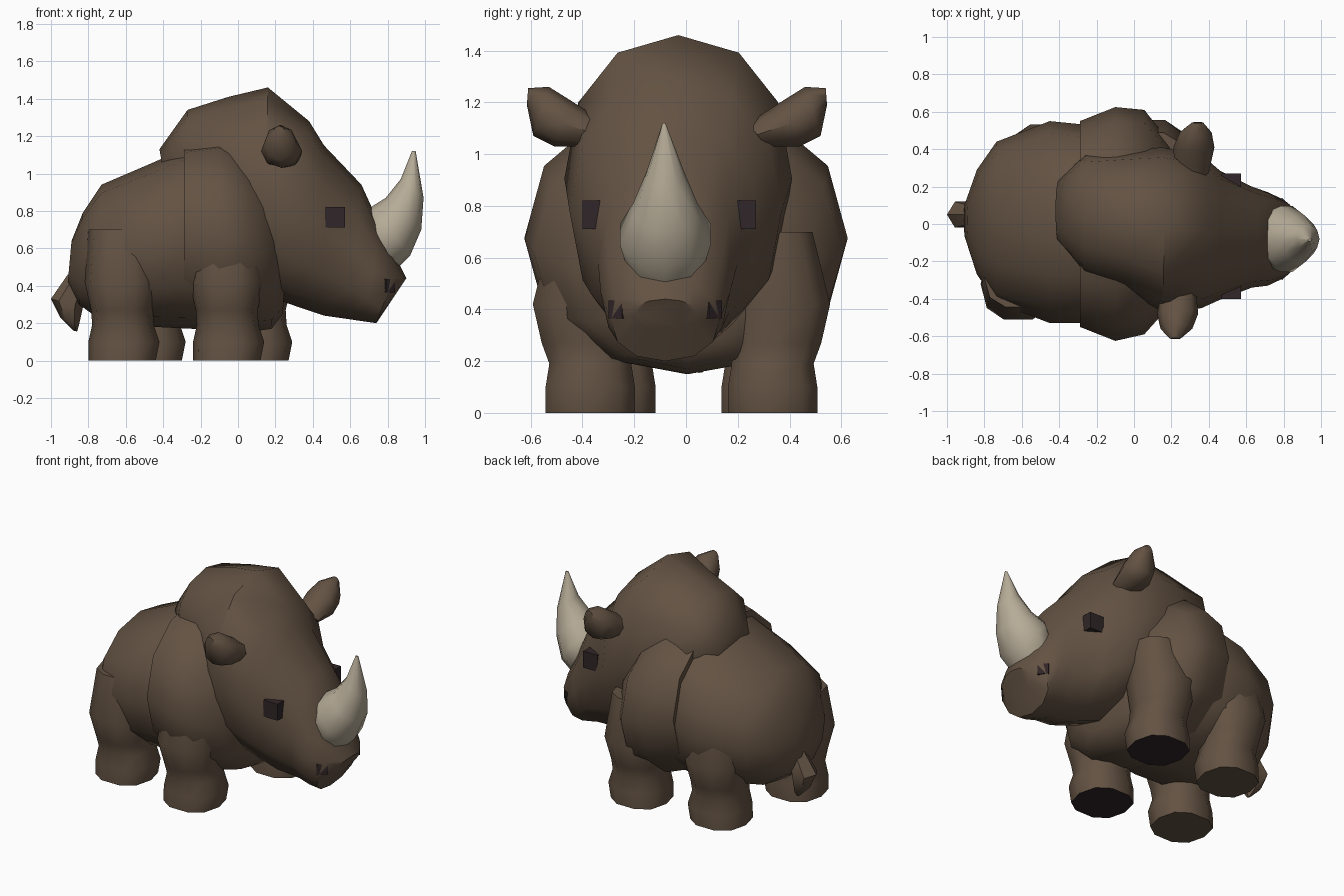
import bpy, bmesh, math
from mathutils import Vector

cube = bpy.data.objects.get("Cube")
if cube:
    bpy.data.objects.remove(cube, do_unlink=True)


def material(name, rgb):
    m = bpy.data.materials.new(name)
    m.use_nodes = True
    m.diffuse_color = (*rgb, 1)
    m.node_tree.nodes["Principled BSDF"].inputs["Base Color"].default_value = (*rgb, 1)
    return m


hide = material("brown_hide", (0.125, 0.085, 0.056))
ivory = material("pale_ivory", (0.47, 0.41, 0.31))
dark = material("dark_brown", (0.03, 0.019, 0.021))


def finish(name, bm, mats, smooth=True):
    bmesh.ops.recalc_face_normals(bm, faces=bm.faces)
    mesh = bpy.data.meshes.new(name)
    bm.to_mesh(mesh)
    bm.free()
    for m in mats:
        mesh.materials.append(m)
    ob = bpy.data.objects.new(name, mesh)
    bpy.context.scene.collection.objects.link(ob)
    if smooth:
        bpy.ops.object.select_all(action='DESELECT')
        bpy.context.view_layer.objects.active = ob
        ob.select_set(True)
        bpy.ops.object.shade_smooth_by_angle(angle=math.radians(50))
    return ob


def loft(name, rings, side, mats, sides=12, power=2.2, dark_sole=False):
    """Skin rounded rings; each ring spans two points plus a half width along side."""
    bm = bmesh.new()
    loops = []
    for a, b, half in rings:
        a, b = Vector(a), Vector(b)
        centre, u, v = (a + b) / 2, (a - b) / 2, Vector(side) * half
        loop = []
        for i in range(sides):
            t = math.tau * i / sides
            c, s = math.cos(t), math.sin(t)
            c = math.copysign(abs(c) ** (2 / power), c)
            s = math.copysign(abs(s) ** (2 / power), s)
            loop.append(bm.verts.new(centre + u * c + v * s))
        loops.append(loop)
    for p, q in zip(loops, loops[1:]):
        for i in range(sides):
            j = (i + 1) % sides
            bm.faces.new((p[i], p[j], q[j], q[i]))
    bm.faces.new(loops[0])
    bm.faces.new(loops[-1])
    bm.normal_update()
    if dark_sole:
        for f in bm.faces:
            if f.calc_center_median().z < 0.005:
                f.material_index = 1
    return finish(name, bm, mats)


def profile(name, rings, mats=(hide,), **kw):
    """Loft from side-on pairs: top x, top z, bottom x, bottom z, centre y, half width."""
    spans = [((tx, y, tz), (bx, y, bz), w) for tx, tz, bx, bz, y, w in rings]
    return loft(name, spans, (0, 1, 0), mats, **kw)


# Trunk: rump, shoulders and the big humped head
profile("rump", [
    (-.89, .64, -.91, .42, .02, .10), (-.83, .79, -.85, .30, .01, .28),
    (-.73, .94, -.74, .22, .01, .43), (-.45, 1.06, -.45, .18, .01, .54),
    (-.25, 1.15, -.25, .17, .0, .53), (0, 1.1, 0, .16, .0, .45)])
profile("shoulders", [
    (-.29, 1.17, -.29, .22, .0, .55), (-.1, 1.2, -.1, .15, .0, .625),
    (.06, 1.1, .05, .15, .01, .60), (.2, .95, .18, .17, .0, .44),
    (.27, .8, .24, .25, 0, .25)])
profile("head", [
    (-.42, 1.13, -.38, .9, .07, .17), (-.27, 1.34, -.25, .75, .05, .32),
    (-.05, 1.41, -.05, .5, .02, .37), (.16, 1.46, .14, .35, -.03, .44),
    (.38, 1.28, .34, .28, -.04, .41), (.46, 1.15, .46, .24, -.06, .345),
    (.66, .94, .6, .22, -.07, .27), (.76, .72, .67, .21, -.08, .25),
    (.86, .52, .74, .20, -.08, .21), (.90, .44, .82, .32, -.08, .12)])

# Legs: near and far pairs step at slightly different places
for name, x, y, sole in (("front_right_leg", -.06, -.37, True), ("front_left_leg", .09, .335, True),
                         ("rear_right_leg", -.62, -.29, False), ("rear_left_leg", -.48, .31, False)):
    out = math.copysign(.03, y)
    rings = [((x + r + fwd, y + shift, z), (x - r, y + shift, z), w) for r, fwd, shift, z, w in (
        (.18, 0, 0, 0, .18), (.18, .02, 0, .1, .18), (.16, .01, 0, .19, .165),
        (.165, 0, out / 2, .27, .18), (.2, 0, out, .42, .2), (.18, 0, 0, .7, .16))]
    loft(name, rings, (0, 1, 0), (hide, dark), sides=10, power=2.4, dark_sole=sole)

# Horn
profile("horn", [
    (.68, .78, .85, .49, -.08, .165), (.71, .82, .92, .56, -.08, .185),
    (.79, .87, .98, .70, -.08, .13), (.87, .97, .992, .87, -.08, .075),
    (.93, 1.12, .95, 1.12, -.085, .006)], (ivory,), sides=10, power=2)

# Ears: flared leaf shapes, mirrored about the head's own centre line
for name, mirror, bx, tx in (("left_ear", 1, .31, .34), ("right_ear", -1, .24, .22)):
    rings = []
    for k, (ya, za, yb, zb, w) in enumerate((
            (.24, 1.12, .31, 1.03, .09), (.38, 1.21, .44, 1.03, .11),
            (.46, 1.26, .52, 1.07, .085), (.54, 1.255, .545, 1.19, .03))):
        x = bx + (tx - bx) * k / 3
        ya, yb = (mirror * (v + .035) - .035 for v in (ya, yb))
        rings.append(((x, ya, za), (x, yb, zb), w))
    loft(name, rings, (1, 0, 0), (hide,), sides=8, power=2)

# Tail
profile("tail", [
    (-.84, .46, -.82, .40, .04, .03), (-.91, .46, -.82, .36, .05, .06),
    (-1.0, .33, -.83, .28, .05, .08), (-.95, .23, -.85, .19, .05, .06),
    (-.88, .16, -.86, .155, .05, .015)], sides=6, power=2)


# Eyes and nostrils
def block(name, centre, size, turn):
    bm = bmesh.new()
    bmesh.ops.create_cube(bm, size=1)
    ob = finish(name, bm, (dark,), smooth=False)
    ob.location, ob.scale, ob.rotation_euler = centre, size, (0, 0, turn)


for label, s in (("left", 1), ("right", -1)):
    block(label + "_eye", (.52, -.065 + s * .285, .765), (.105, .1, .11), 0)
    block(label + "_nostril", (.79, -.08 + s * .17, .4), (.07, .07, .07), s * .75)
